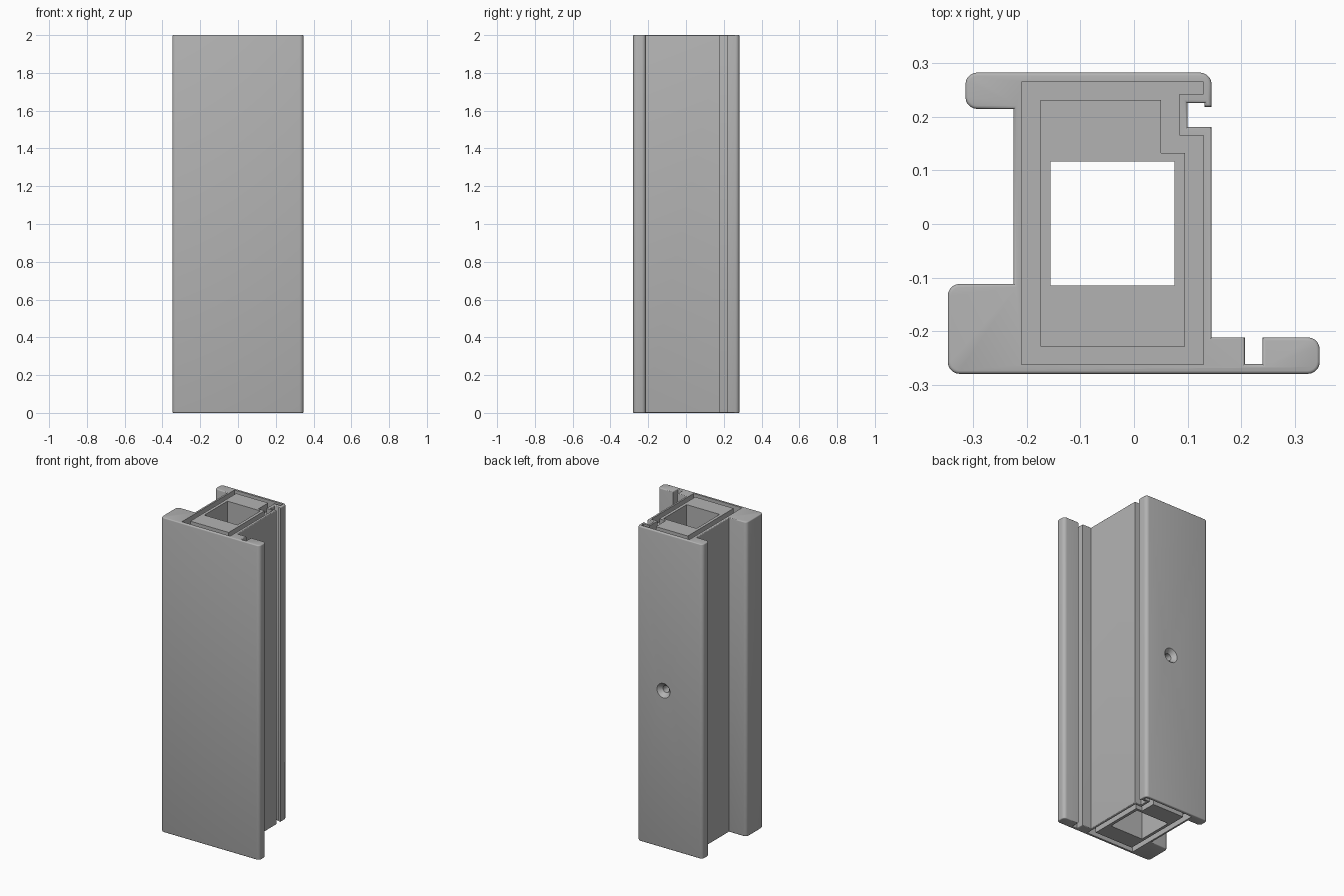
import bpy, bmesh, math
from mathutils import Vector, Matrix

if "Cube" in bpy.data.objects:
    bpy.data.objects.remove(bpy.data.objects["Cube"], do_unlink=True)

HEIGHT = 2.0
GROOVE = 0.05      # depth of the end grooves

grey = bpy.data.materials.new("plain grey")
grey.use_nodes = True
grey.diffuse_color = (0.45, 0.45, 0.45, 1)
grey.node_tree.nodes["Principled BSDF"].inputs["Base Color"].default_value = grey.diffuse_color


def rounded(points, steps=5):
    """Turn (x, y[, radius]) corners into an outline with filleted corners."""
    out = []
    for i, p in enumerate(points):
        c = Vector(p[:2])
        if len(p) == 2:
            out.append(c)
            continue
        r = p[2]
        a = (Vector(points[i - 1][:2]) - c).normalized()
        b = (Vector(points[(i + 1) % len(points)][:2]) - c).normalized()
        centre = c + (a + b) * r
        for k in range(steps + 1):
            t = k / steps * math.pi / 2
            out.append(centre - b * r * math.cos(t) - a * r * math.sin(t))
    return out


def prism(name, outline, z0, z1, edge_round=0):
    """Extrude a flat outline upward, optionally rounding both end rims."""
    bm = bmesh.new()
    base = bm.faces.new([bm.verts.new((p.x, p.y, z0)) for p in outline])
    res = bmesh.ops.extrude_face_region(bm, geom=[base], use_keep_orig=True)
    top = [v for v in res["geom"] if isinstance(v, bmesh.types.BMVert)]
    bmesh.ops.translate(bm, verts=top, vec=(0, 0, z1 - z0))
    bmesh.ops.recalc_face_normals(bm, faces=bm.faces)
    if edge_round:
        rims = [e for e in bm.edges if abs(e.verts[0].co.z - e.verts[1].co.z) < 1e-5]
        bmesh.ops.bevel(bm, geom=rims, offset=edge_round, segments=3, profile=0.5,
                        affect='EDGES', clamp_overlap=False)
    return finish(name, bm)


def finish(name, bm):
    mesh = bpy.data.meshes.new(name)
    bm.to_mesh(mesh)
    bm.free()
    mesh.materials.append(grey)
    ob = bpy.data.objects.new(name, mesh)
    bpy.context.collection.objects.link(ob)
    return ob


def cut(target, cutter):
    """Subtract the cutter from the target and discard the cutter."""
    cutter.hide_render = True
    mod = target.modifiers.new("cut", 'BOOLEAN')
    mod.operation = 'DIFFERENCE'
    mod.solver = 'EXACT'
    mod.object = cutter
    bpy.context.view_layer.objects.active = target
    bpy.ops.object.modifier_apply(modifier=mod.name)
    bpy.data.objects.remove(cutter, do_unlink=True)


def drill(name, r_in, r_out, y_in, y_out):
    """Round cutter along y, centred on the body at mid height."""
    bm = bmesh.new()
    bmesh.ops.create_cone(bm, cap_ends=True, segments=32, radius1=r_out, radius2=r_in,
                          depth=y_out - y_in)
    bm.transform(Matrix.Translation((-0.04, (y_in + y_out) / 2, HEIGHT / 2))
                 @ Matrix.Rotation(math.pi / 2, 4, 'X'))
    return finish(name, bm)


# Cross-section: box body, three flanges, seal slots
R = 0.022
section = rounded([
    (-0.348, -0.28, R), (0.347, -0.28, R), (0.347, -0.212, R),
    (0.24, -0.212), (0.24, -0.262), (0.207, -0.262), (0.207, -0.212),
    (0.145, -0.212), (0.145, 0.181), (0.1, 0.181), (0.1, 0.226),
    (0.132, 0.226), (0.132, 0.219), (0.145, 0.219), (0.145, 0.283, R),
    (-0.315, 0.283, R), (-0.315, 0.215, R), (-0.225, 0.215),
    (-0.225, -0.112), (-0.348, -0.112, R)])
frame = prism("frame_profile", section, 0, HEIGHT, edge_round=0.006)

# Groove around the core at both ends
groove_outer = rounded([
    (-0.21, -0.263), (0.13, -0.263), (0.13, 0.165), (0.085, 0.165),
    (0.085, 0.243), (0.13, 0.243), (0.13, 0.265), (-0.21, 0.265)])
groove_inner = rounded([
    (-0.175, -0.229), (0.095, -0.229), (0.095, 0.133),
    (0.05, 0.133), (0.05, 0.232), (-0.175, 0.232)])
for z0, z1 in ((-0.1, GROOVE), (HEIGHT - GROOVE, HEIGHT + 0.1)):
    ring = prism("groove_cutter", groove_outer, z0, z1)
    cut(ring, prism("core_cutter", groove_inner, z0 - 0.1, z1 + 0.1))
    cut(frame, ring)

# Square channel through the full height
channel = rounded([(-0.156, -0.115), (0.076, -0.115), (0.076, 0.117), (-0.156, 0.117)])
cut(frame, prism("channel_cutter", channel, -0.1, HEIGHT + 0.1))

# Countersunk screw hole from the back into the channel
cut(frame, drill("screw_cutter", 0.022, 0.022, 0.05, 0.35))
cut(frame, drill("countersink_cutter", 0.02, 0.048, 0.255, 0.285))

# Smooth shading on the fillets, sharp elsewhere
bpy.ops.object.select_all(action='DESELECT')
frame.select_set(True)
bpy.context.view_layer.objects.active = frame
bpy.ops.object.shade_smooth_by_angle(angle=math.radians(35))
